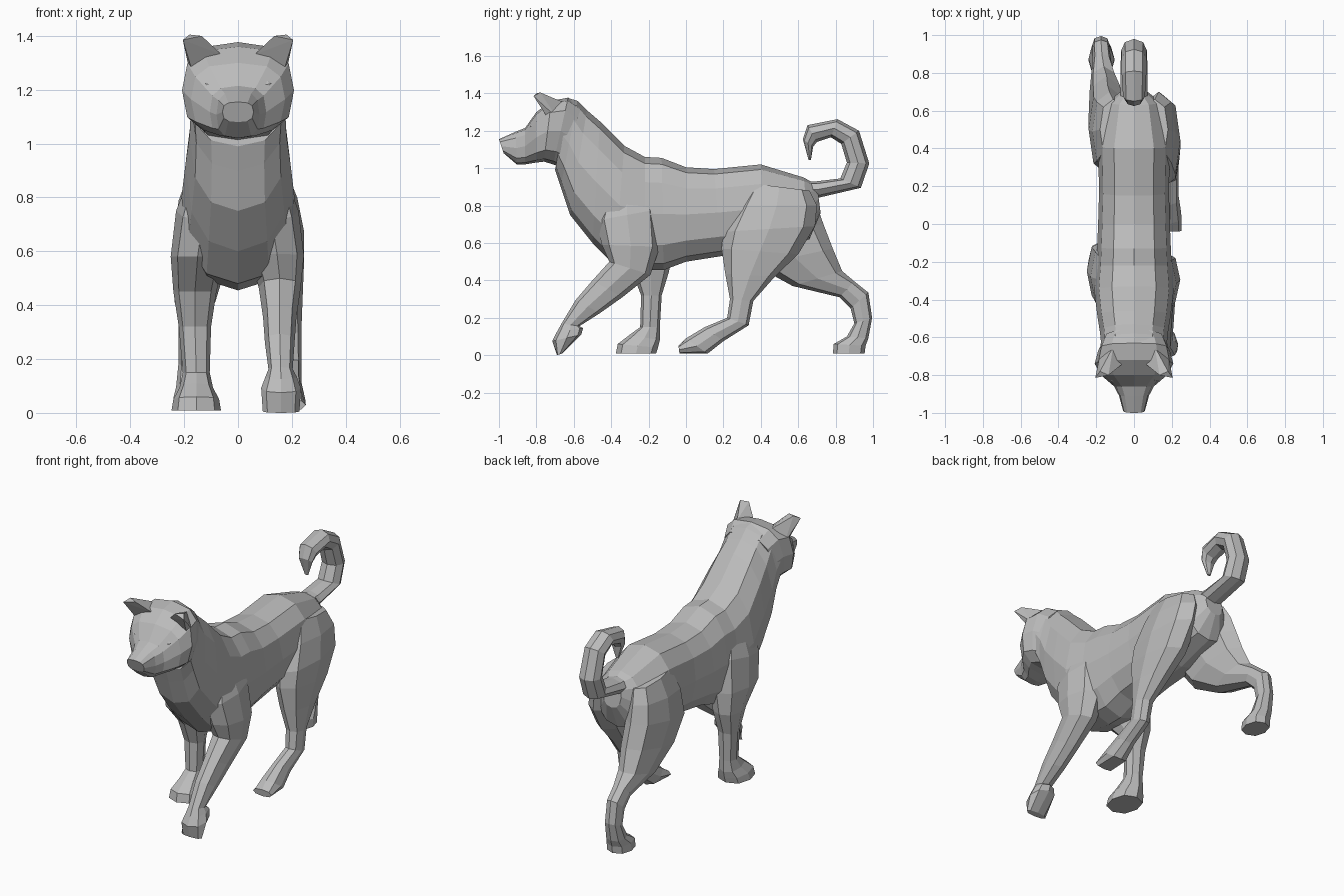
import bpy, bmesh, math
from mathutils import Vector

coat = bpy.data.materials.new("grey coat")
coat.diffuse_color = (0.5, 0.5, 0.5, 1)


def finish(name, bm):
    bmesh.ops.recalc_face_normals(bm, faces=bm.faces[:])
    me = bpy.data.meshes.new(name)
    bm.to_mesh(me)
    bm.free()
    me.materials.append(coat)
    ob = bpy.data.objects.new(name, me)
    bpy.context.collection.objects.link(ob)
    return ob


def power(v, p):
    return math.copysign(abs(v) ** p, v) if abs(v) > 1e-6 else 0.0


def loft(name, rings, sides=8, p=0.85):
    """Each ring: side-view point a (y, z), opposite point b (y, z), half width, centre x."""
    bm = bmesh.new()
    loops = []
    for ya, za, yb, zb, w, x in rings:
        a, b = Vector((x, ya, za)), Vector((x, yb, zb))
        mid, half = (a + b) / 2, (a - b) / 2
        loop = []
        for i in range(sides):
            t = 2 * math.pi * i / sides
            loop.append(bm.verts.new(mid + half * power(math.cos(t), p)
                                     + Vector((w * power(math.sin(t), p), 0, 0))))
        loops.append(loop)
    for l0, l1 in zip(loops, loops[1:]):
        for i in range(sides):
            j = (i + 1) % sides
            bm.faces.new((l0[i], l0[j], l1[j], l1[i]))
    bm.faces.new(loops[0])
    bm.faces.new(loops[-1])
    return finish(name, bm)


# Torso and neck, rump to nape
loft("body", [
    (.70, .91, .72, .76, .06, 0),
    (.63, .95, .66, .62, .14, 0),
    (.40, 1.02, .42, .55, .19, 0),
    (.15, .995, .19, .53, .185, 0),
    (.0, 1.005, .0, .50, .19, 0),
    (-.13, 1.055, -.12, .455, .195, 0),
    (-.22, 1.06, -.22, .455, .20, 0),
    (-.33, 1.12, -.38, .48, .21, 0),
    (-.46, 1.25, -.50, .60, .195, 0),
    (-.53, 1.31, -.62, .75, .18, 0),
    (-.58, 1.36, -.67, .90, .175, 0),
    (-.63, 1.375, -.70, .99, .18, 0)], 12)

# Head and muzzle
loft("head", [
    (-.56, 1.33, -.66, 1.0, .16, 0),
    (-.63, 1.377, -.71, 1.02, .19, 0),
    (-.72, 1.36, -.76, 1.035, .208, 0),
    (-.80, 1.30, -.80, 1.03, .175, 0),
    (-.86, 1.215, -.86, 1.02, .105, 0),
    (-.91, 1.195, -.905, 1.02, .08, 0),
    (-1.0, 1.155, -.975, 1.08, .058, 0)], 12, 0.7)

# Ears and eyes, mirrored
for side, s in (("left", -1), ("right", 1)):
    bm = bmesh.new()
    for x, y, z in [(.06, -.74, 1.33), (.11, -.65, 1.35), (.18, -.69, 1.27),
                    (.17, -.74, 1.27), (.135, -.80, 1.40), (.205, -.815, 1.385),
                    (.18, -.78, 1.405)]:
        bm.verts.new((s * x, y, z))
    bmesh.ops.convex_hull(bm, input=bm.verts[:])
    finish(side + "_ear", bm)

    bm = bmesh.new()
    bmesh.ops.create_uvsphere(bm, u_segments=8, v_segments=5, radius=1)
    eye = finish(side + "_eye", bm)
    eye.scale = (.034, .022, .022)
    eye.location = (s * .108, -.814, 1.215)
    eye.rotation_euler = (0, s * -.2, s * .5)

# Curled tail
loft("tail", [
    (.62, .84, .62, .93, .07, 0),
    (.70, .84, .70, .93, .072, 0),
    (.935, .895, .825, .945, .07, 0),
    (.98, 1.025, .86, 1.03, .068, 0),
    (.925, 1.20, .83, 1.13, .065, 0),
    (.81, 1.262, .775, 1.165, .065, 0),
    (.65, 1.23, .70, 1.14, .058, 0),
    (.625, 1.155, .68, 1.115, .045, 0),
    (.655, 1.045, .668, 1.045, .012, 0)], 8, 1)

# Front legs: right one reaches forward, left one stands
loft("right_front_leg", [
    (-.42, .88, -.22, .92, .05, .12),
    (-.48, .72, -.15, .78, .10, .125),
    (-.45, .59, -.14, .58, .10, .145),
    (-.41, .50, -.19, .43, .078, .155),
    (-.50, .40, -.34, .31, .062, .155),
    (-.59, .295, -.46, .225, .055, .155),
    (-.665, .17, -.57, .155, .045, .158),
    (-.69, .125, -.55, .145, .058, .16),
    (-.715, .075, -.56, .11, .074, .16),
    (-.69, .0, -.66, .01, .068, .16)])
loft("left_front_leg", [
    (-.42, .88, -.18, .92, .05, -.12),
    (-.46, .72, -.10, .78, .10, -.13),
    (-.42, .58, -.08, .58, .10, -.15),
    (-.29, .45, -.09, .45, .08, -.16),
    (-.24, .32, -.13, .32, .06, -.16),
    (-.245, .15, -.14, .15, .05, -.155),
    (-.30, .11, -.14, .08, .062, -.155),
    (-.365, .06, -.15, .04, .085, -.155),
    (-.375, .008, -.16, .008, .092, -.155)])

# Hind legs: right one steps forward, left one pushes back
loft("right_hind_leg", [
    (.34, .92, .66, .88, .07, .11),
    (.27, .80, .70, .80, .09, .13),
    (.20, .66, .69, .69, .10, .145),
    (.19, .57, .60, .54, .095, .15),
    (.21, .435, .475, .42, .075, .165),
    (.235, .30, .36, .29, .05, .185),
    (.22, .20, .335, .16, .046, .19),
    (.10, .15, .20, .075, .046, .19),
    (.0, .09, .115, .008, .06, .19),
    (-.04, .05, -.035, .008, .062, .19)])
loft("left_hind_leg", [
    (.34, .92, .66, .88, .07, -.11),
    (.28, .78, .70, .80, .09, -.13),
    (.26, .62, .735, .70, .10, -.14),
    (.37, .48, .785, .57, .095, -.145),
    (.57, .37, .835, .45, .075, -.16),
    (.82, .31, .90, .395, .05, -.17),
    (.88, .25, .975, .335, .046, -.175),
    (.90, .17, .995, .20, .046, -.175),
    (.86, .10, .975, .09, .055, -.175),
    (.79, .06, .96, .05, .068, -.172),
    (.785, .008, .955, .008, .07, -.172)])
